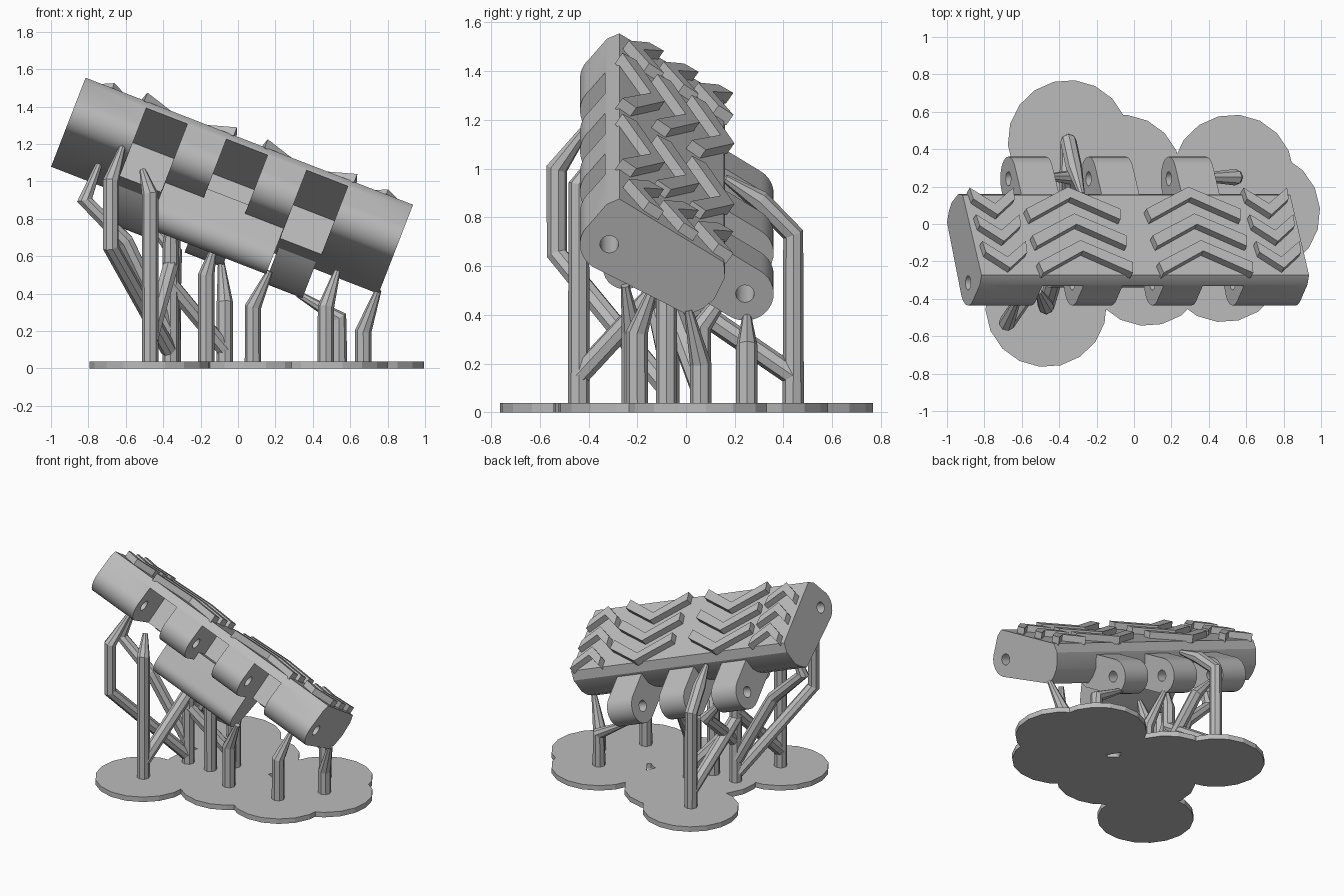
import bpy, bmesh, math
from mathutils import Matrix, Vector

if "Cube" in bpy.data.objects:
    bpy.data.objects.remove(bpy.data.objects["Cube"])

grey = bpy.data.materials.new("resin grey")
grey.use_nodes = True
grey.diffuse_color = (0.5, 0.5, 0.5, 1)
grey.node_tree.nodes["Principled BSDF"].inputs["Base Color"].default_value = (0.5, 0.5, 0.5, 1)

# Tilted frame of the link: length along local x, width y, tread normal z
PITCH, ROLL = math.radians(21.2), math.radians(-33)
turn = Matrix.Rotation(PITCH, 4, 'Y')
FRAME = turn @ Matrix.Translation((-0.383, -0.315, 0.955)) @ Matrix.Rotation(ROLL, 4, 'X')
HINGE = 0.664      # distance between the two pin holes
GAP_PITCH = 0.46


def add(name, bm, matrix=Matrix()):
    bmesh.ops.recalc_face_normals(bm, faces=bm.faces)
    mesh = bpy.data.meshes.new(name)
    bm.to_mesh(mesh)
    bm.free()
    ob = bpy.data.objects.new(name, mesh)
    bpy.context.collection.objects.link(ob)
    ob.matrix_world = matrix
    mesh.materials.append(grey)
    return ob


def prism(name, points, axis, lo, hi, matrix=FRAME):
    """Extrude a 2D outline along x (0) or z (2)."""
    def place(p, h):
        return (h, p[0], p[1]) if axis == 0 else (p[0], p[1], h)
    bm = bmesh.new()
    a = [bm.verts.new(place(p, lo)) for p in points]
    b = [bm.verts.new(place(p, hi)) for p in points]
    bm.faces.new(a)
    bm.faces.new(b)
    for i in range(len(a)):
        j = (i + 1) % len(a)
        bm.faces.new((a[i], a[j], b[j], b[i]))
    return add(name, bm, matrix)


def arc(cx, cy, r, start, end, steps):
    angles = [math.radians(start + (end - start) * i / steps) for i in range(steps + 1)]
    return [(cx + r * math.cos(a), cy + r * math.sin(a)) for a in angles]


def boolean(ob, other, operation):
    bpy.context.view_layer.update()
    mod = ob.modifiers.new("bool", 'BOOLEAN')
    mod.operation, mod.solver, mod.object = operation, 'EXACT', other
    bpy.context.view_layer.objects.active = ob
    bpy.ops.object.modifier_apply(modifier=mod.name)
    bpy.data.objects.remove(other)


def smooth(ob):
    bpy.ops.object.select_all(action='DESELECT')
    ob.select_set(True)
    bpy.context.view_layer.objects.active = ob
    bpy.ops.object.shade_smooth_by_angle(angle=math.radians(28))


def pin_cutter(w):
    return prism("pin_cutter", arc(w, 0, 0.038, 0, 345, 23), 0, -1.2, 1.2)


# Main link body with rounded hinge edge, three deep notches and a pin hole
outline = [(-0.074, 0.19), (-0.104, 0.143)] + arc(0, 0, 0.12, 165, 268, 12)
outline += [(0.44, -0.085), (0.475, -0.03), (0.493, 0.03), (0.478, 0.136), (0.438, 0.19)]
body = prism("link_body", outline, 0, -0.939, 0.939)
for k in (-1, 0, 1):
    c = k * GAP_PITCH
    notch = prism("notch_cutter", [(-0.3, -0.3), (0.26, -0.3), (0.26, 0.13), (-0.3, 0.13)],
                  0, c - 0.118, c + 0.118)
    boolean(body, notch, 'DIFFERENCE')
boolean(body, pin_cutter(0), 'DIFFERENCE')
smooth(body)

# Back hinge lugs
for k in (-1, 0, 1):
    c = k * GAP_PITCH
    shape = arc(HINGE, 0, 0.118, -90, 90, 16) + [(0.3, 0.118), (0.3, -0.06), (0.42, -0.118)]
    lug = prism("back_lug", shape, 0, c - 0.108, c + 0.108)
    boolean(lug, pin_cutter(HINGE), 'DIFFERENCE')
    smooth(lug)

# Guide tooth under the link
tooth = prism("guide_tooth", [(0.14, -0.05), (0.15, -0.25)] + arc(0.24, -0.25, 0.09, 195, 345, 10)
              + [(0.34, -0.24), (0.40, -0.05)], 0, -0.34, 0.34)
smooth(tooth)


# Tread chevrons
def chevron(c, half, end, peak, thick):
    pts = [(c - half, end), (c, peak), (c + half, end),
           (c + half * 0.95, end - thick), (c, peak - thick), (c - half * 0.95, end - thick)]
    prism("tread_chevron", pts, 2, 0.18, 0.235)


for row in range(3):
    w = -0.17 * row
    for side in (-1, 1):
        chevron(side * 0.345, 0.27, w + 0.32, w + 0.46, 0.068)
        chevron(side * 0.785, 0.125, w + 0.455, w + 0.355, 0.072)

# Base raft: merged discs
discs = [(-0.35, 0.445), (-0.07, 0.26), (0.53, 0.26), (0.67, 0.06),
         (0.48, -0.2), (0.07, -0.22), (-0.47, -0.44), (-0.17, -0.07)]
base = None
for x, y in discs:
    disc = prism("base_raft", arc(x, y, 0.325, 4, 344, 17), 2, 0, 0.037, Matrix())
    if base is None:
        base = disc
    else:
        boolean(base, disc, 'UNION')


# Support struts: faceted rods through the points, tapering at the tip
def strut(name, points, tapered=True):
    curve = bpy.data.curves.new(name, 'CURVE')
    curve.dimensions = '3D'
    curve.bevel_depth, curve.bevel_resolution = 0.044, 2
    curve.use_fill_caps = True
    spline = curve.splines.new('POLY')
    spline.use_smooth = False
    spline.points.add(len(points) - 1)
    for p, co in zip(spline.points, points):
        p.co = (*co, 1)
        p.radius = 1
    if tapered:
        spline.points[-1].radius = 0.4
    curve.materials.append(grey)
    ob = bpy.data.objects.new(name, curve)
    bpy.context.collection.objects.link(ob)
    bpy.ops.object.select_all(action='DESELECT')
    ob.select_set(True)
    bpy.context.view_layer.objects.active = ob
    bpy.ops.object.convert(target='MESH')


def column(x, y, elbow, *tips):
    strut("support_column", [(x, y, 0.03), (x, y, elbow), *tips])


column(0.47, -0.2, 0.33, (0.53, -0.13, 0.52))
column(0.08, -0.22, 0.33, (0.17, -0.25, 0.52))
column(0.67, 0.06, 0.2, (0.75, 0.01, 0.42))
column(0.54, 0.25, 0.27, (0.32, 0.25, 0.4))
column(-0.47, -0.44, 0.93, (-0.51, -0.36, 1.06))
column(-0.35, 0.44, 0.73, (-0.32, 0.3, 0.87), (-0.28, 0.16, 0.96))
column(-0.17, -0.08, 0.5, (-0.13, -0.1, 0.64))
column(-0.07, 0.06, 0.35, (-0.09, 0.22, 0.57))
column(-0.36, -0.07, 0.66, (-0.36, -0.1, 0.82))

# Leaning branches and cross braces
strut("left_branch", [(-0.37, -0.08, 0.1), (-0.68, -0.53, 0.65), (-0.68, -0.53, 1.0), (-0.62, -0.4, 1.18)])
strut("end_branch", [(-0.37, -0.07, 0.2), (-0.6, -0.17, 0.68), (-0.82, -0.2, 0.9), (-0.74, -0.17, 1.1)])
strut("lug_branch", [(-0.35, -0.05, 0.35), (-0.34, 0.25, 0.62), (-0.46, 0.25, 0.76)])
strut("cross_brace", [(-0.47, -0.44, 0.15), (-0.36, -0.07, 0.55)], False)
strut("cross_brace", [(-0.07, 0.06, 0.1), (-0.36, -0.07, 0.45)], False)
strut("cross_brace", [(-0.35, 0.44, 0.15), (-0.36, -0.07, 0.5)], False)
